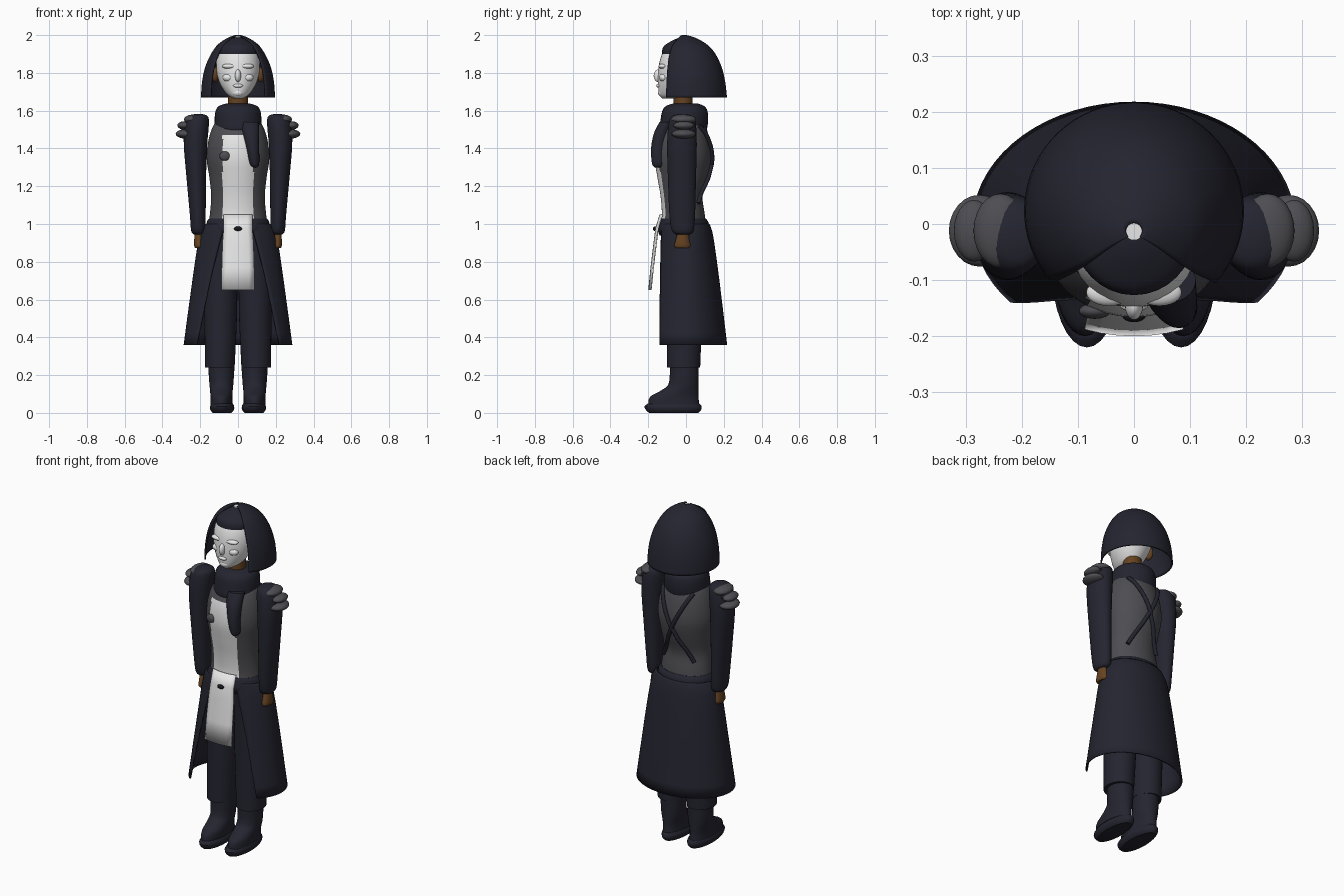
import bpy, bmesh
from math import sin, cos, pi, radians
from mathutils import Vector

cube = bpy.data.objects.get("Cube")
if cube:
    bpy.data.objects.remove(cube, do_unlink=True)


def material(name, r, g, b):
    m = bpy.data.materials.new(name)
    m.use_nodes = True
    m.diffuse_color = (r, g, b, 1)
    bsdf = m.node_tree.nodes["Principled BSDF"]
    bsdf.inputs["Base Color"].default_value = (r, g, b, 1)
    bsdf.inputs["Roughness"].default_value = 0.8
    return m


NAVY = material("dark navy cloth", 0.018, 0.018, 0.03)
GREY = material("dark grey armour", 0.075, 0.075, 0.085)
WHITE = material("white cloth and mask", 0.8, 0.8, 0.8)
BROWN = material("brown skin", 0.13, 0.055, 0.015)
BLACK = material("black fittings", 0.008, 0.008, 0.012)


def finish(name, bm, mat, thick=0, angle=40):
    me = bpy.data.meshes.new(name)
    bm.to_mesh(me)
    bm.free()
    ob = bpy.data.objects.new(name, me)
    bpy.context.collection.objects.link(ob)
    me.materials.append(mat)
    if thick:
        mod = ob.modifiers.new("thickness", 'SOLIDIFY')
        mod.thickness = thick
    bpy.ops.object.select_all(action='DESELECT')
    ob.select_set(True)
    bpy.context.view_layer.objects.active = ob
    bpy.ops.object.shade_smooth_by_angle(angle=radians(angle))
    return ob


def smooth_rings(rings, steps=4):
    """Catmull-Rom interpolation between the given rings."""
    out = []
    for i in range(len(rings) - 1):
        p = [rings[max(0, min(len(rings) - 1, i + k))] for k in (-1, 0, 1, 2)]
        for s in range(steps):
            t = s / steps
            out.append([b + 0.5 * t * (c - a + t * (2 * a - 5 * b + 4 * c - d
                        + t * (3 * (b - c) + d - a))) for a, b, c, d in zip(*p)])
    return out + [list(rings[-1])]


def loft(name, rings, mat, cx=0, seg=32, thick=0, steps=4):
    """Rings run upwards: z, x offset, x radius, front y, back y, opening start angle."""
    bm = bmesh.new()
    is_open = len(rings[0]) > 5
    rows = []
    for r in smooth_rings(rings, steps):
        z, ox, rx, yf, yb = r[:5]
        start = radians(r[5]) if is_open else 0
        sweep = pi - 2 * start if is_open else 2 * pi
        n = seg + 1 if is_open else seg
        angles = [start + sweep * i / seg for i in range(n)]
        rows.append([bm.verts.new((cx + ox + rx * cos(a),
                     (yf + yb) / 2 + (yb - yf) / 2 * sin(a), z)) for a in angles])
    n = len(rows[0])
    for lo, hi in zip(rows, rows[1:]):
        for i in range(n - 1 if is_open else n):
            j = (i + 1) % n
            bm.faces.new((lo[i], lo[j], hi[j], hi[i]))
    if not is_open:
        bm.faces.new(rows[0][::-1])
        bm.faces.new(rows[-1])
    return finish(name, bm, mat, thick)


def ellipsoid(name, centre, radii, mat):
    bm = bmesh.new()
    bmesh.ops.create_uvsphere(bm, u_segments=24, v_segments=14, radius=1)
    for v in bm.verts:
        v.co = Vector(c + r * k for c, r, k in zip(centre, radii, v.co))
    return finish(name, bm, mat)


# Torso, with a white front panel chosen by position
TORSO = [(1.0, 0, .155, -.135, .105), (1.06, 0, .148, -.128, .098),
         (1.15, 0, .142, -.135, .088), (1.25, 0, .152, -.152, .115),
         (1.35, 0, .166, -.166, .133), (1.45, 0, .155, -.155, .123),
         (1.53, 0, .125, -.12, .1), (1.58, 0, .07, -.07, .07)]
torso = loft("torso", TORSO, GREY, seg=96)
torso.data.materials.append(WHITE)
for f in torso.data.polygons:
    if abs(f.center.x) < .082 and f.center.y < -.05 and f.center.z < 1.47:
        f.material_index = 1
ellipsoid("chest_button", (-.07, -.155, 1.36), (.028, .014, .025), GREY)

# Crossed straps following the back
BACK = smooth_rings(TORSO, 8)
for side, word in ((1, "left"), (-1, "right")):
    cu = bpy.data.curves.new(word + "_back_strap", 'CURVE')
    cu.dimensions = '3D'
    cu.bevel_depth = .011
    cu.use_fill_caps = True
    sp = cu.splines.new('POLY')
    sp.points.add(12)
    for i, p in enumerate(sp.points):
        t = i / 12
        x, z = side * (.1 - .2 * t), 1.52 - .41 * t
        _, _, rx, yf, yb = min(BACK, key=lambda r: abs(r[0] - z))
        y = (yf + yb) / 2 + (yb - yf) / 2 * (1 - (x / rx) ** 2) ** .5
        p.co = (x, y + .008, z, 1)
    cu.materials.append(NAVY)
    bpy.context.collection.objects.link(bpy.data.objects.new(cu.name, cu))

# Coat skirt, waistband and hips
loft("coat_skirt", [(.36, 0, .288, -.218, .218, -40), (.7, 0, .242, -.175, .177, -52),
                    (.93, 0, .207, -.148, .145, -64), (1.0, 0, .18, -.14, .125, -68)],
     NAVY, seg=48, thick=.008)
loft("waistband", [(.94, 0, .165, -.14, .12), (.97, 0, .172, -.15, .125),
                   (1.01, 0, .165, -.142, .118), (1.03, 0, .153, -.132, .104)], NAVY)

# Hanging front cloth and its buckle
bm = bmesh.new()
rows = []
for y, z, w in ((-.2, .65, .088), (-.188, .77, .086), (-.172, .9, .082),
                (-.162, .98, .076), (-.14, 1.05, .076)):
    rows.append([bm.verts.new((w * k / 3, y + .012 * (k / 3) ** 2, z)) for k in range(-3, 4)])
for lo, hi in zip(rows, rows[1:]):
    for i in range(6):
        bm.faces.new((lo[i], lo[i + 1], hi[i + 1], hi[i]))
finish("front_cloth", bm, WHITE, thick=.006)
ellipsoid("belt_buckle", (0, -.163, .975), (.021, .012, .012), BLACK)

# Limbs, mirrored
for s, word in ((1, "left_"), (-1, "right_")):
    loft(word + "trouser_leg", [(.24, s * .004, .078, -.1, .075), (.5, 0, .086, -.1, .085),
                                (.75, 0, .09, -.105, .095), (.96, s * -.005, .088, -.115, .105)],
         NAVY, cx=s * .092)
    loft(word + "boot", [(.045, 0, .058, -.2, .07), (.085, 0, .058, -.19, .066),
                         (.12, 0, .06, -.13, .066), (.16, 0, .064, -.09, .066),
                         (.28, 0, .072, -.086, .068)], NAVY, cx=s * .088)
    loft(word + "boot_sole", [(0, 0, .05, -.195, .065), (.015, 0, .062, -.212, .08),
                              (.035, 0, .064, -.22, .083), (.05, 0, .056, -.2, .07)],
         NAVY, cx=s * .084, steps=2)
    loft(word + "sleeve", [(.945, s * -.004, .025, -.05, .02), (.965, s * -.003, .038, -.075, .04),
                           (1.05, 0, .042, -.088, .048), (1.25, s * .008, .052, -.096, .053),
                           (1.42, s * .012, .062, -.1, .057), (1.53, s * .005, .064, -.092, .052),
                           (1.57, s * -.003, .05, -.075, .035), (1.582, s * -.005, .02, -.04, .0)],
         NAVY, cx=s * .213)
    loft(word + "hand", [(.872, 0, .018, -.055, .018), (.885, 0, .024, -.062, .024),
                         (.915, 0, .024, -.055, .018), (.97, 0, .02, -.04, .01)],
         BROWN, cx=s * .208)
    # Layered shoulder armour
    for n, x, z, rx, ry, rz, m in (("upper", .238, 1.553, .048, .066, .026, GREY),
                                   ("inner", .255, 1.525, .055, .05, .02, NAVY),
                                   ("middle", .285, 1.522, .036, .055, .022, GREY),
                                   ("lower", .275, 1.477, .055, .064, .025, GREY)):
        ellipsoid(word + n + "_shoulder_plate", (s * x, -.012, z), (rx, ry, rz), m)
    ellipsoid(word + "ear", (s * .12, -.02, 1.79), (.02, .03, .04), BROWN)

# Scarf with a hanging end
loft("scarf", [(1.475, 0, .085, -.12, .095), (1.5, 0, .12, -.14, .11),
               (1.55, 0, .124, -.135, .117), (1.6, 0, .118, -.125, .113),
               (1.625, 0, .1, -.105, .095), (1.637, 0, .065, -.07, .065)], NAVY)
loft("scarf_end", [(1.3, .09, .008, -.165, -.135), (1.32, .087, .025, -.18, -.115),
                   (1.4, .078, .034, -.185, -.11), (1.48, .068, .044, -.17, -.09),
                   (1.54, .06, .05, -.14, -.06)], NAVY)

# Neck, masked head and face relief
loft("neck", [(1.58, 0, .052, -.065, .035), (1.72, 0, .052, -.065, .035)], BROWN)
loft("masked_head", [(1.665, 0, .025, -.125, -.03), (1.685, 0, .058, -.142, .02),
                     (1.74, 0, .095, -.148, .06), (1.8, 0, .113, -.148, .085),
                     (1.86, 0, .115, -.14, .095), (1.91, 0, .104, -.122, .09),
                     (1.95, 0, .078, -.09, .065), (1.98, 0, .03, -.04, .02)], WHITE)
ellipsoid("nose", (0, -.145, 1.785), (.016, .026, .034), WHITE)
ellipsoid("lips", (0, -.143, 1.732), (.026, .014, .011), WHITE)
ellipsoid("chin", (0, -.128, 1.695), (.03, .02, .02), WHITE)
for s, word in ((1, "left_"), (-1, "right_")):
    ellipsoid(word + "brow", (s * .045, -.122, 1.835), (.04, .024, .014), WHITE)
    ellipsoid(word + "cheek", (s * .05, -.118, 1.775), (.032, .024, .022), WHITE)

# Inner cap, crown disc and open hood
loft("inner_cap", [(1.895, 0, .108, -.126, .095), (1.92, 0, .106, -.126, .09),
                   (1.945, 0, .092, -.114, .075), (1.975, 0, .05, -.065, .035),
                   (1.988, 0, .016, -.029, .003)], NAVY)
loft("crown_disc", [(1.986, 0, .016, -.029, .003), (1.994, 0, .016, -.029, .003)], WHITE, steps=1)
loft("hood", [(1.67, 0, .196, -.17, .217, -42), (1.75, 0, .191, -.165, .208, -42),
              (1.83, 0, .174, -.155, .189, -42), (1.9, 0, .143, -.135, .156, -42),
              (1.95, 0, .107, -.105, .112, -42), (1.985, 0, .056, -.06, .052, -42),
              (2.0, 0, .016, -.029, .003, -42)], NAVY, seg=48, thick=.008)
